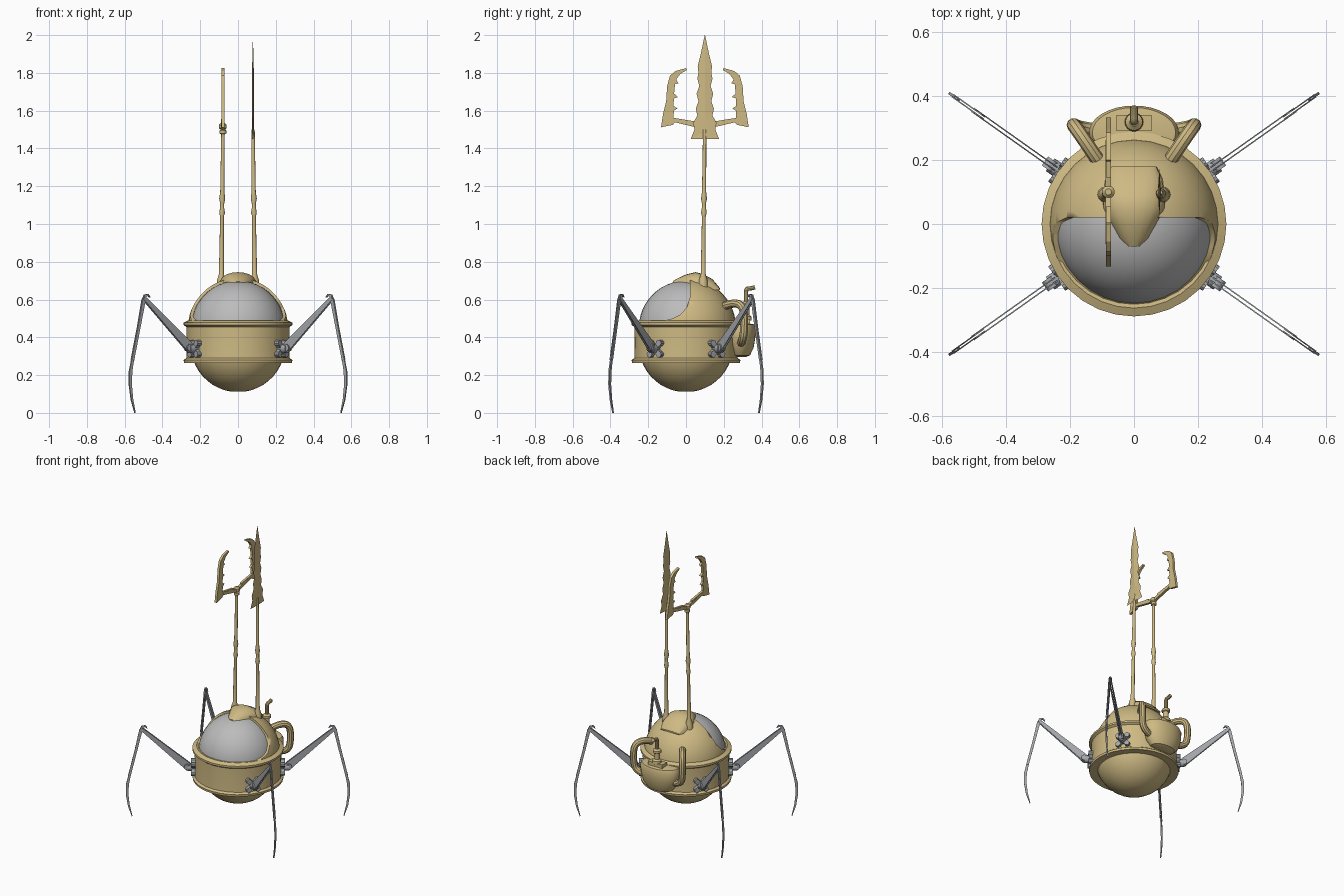
import bpy, bmesh, math
from mathutils import Matrix, Vector

if "Cube" in bpy.data.objects:
    bpy.data.objects.remove(bpy.data.objects["Cube"])


def material(name, rgb):
    m = bpy.data.materials.new(name)
    m.diffuse_color = (*rgb, 1)
    m.use_nodes = True
    m.node_tree.nodes["Principled BSDF"].inputs["Base Color"].default_value = m.diffuse_color
    return m


BRASS = material("brass", (0.62, 0.49, 0.23))
GLASS = material("pale grey glass", (0.50, 0.50, 0.50))
STEEL = material("grey steel", (0.38, 0.39, 0.41))


def finish(name, bm, mat, M=None, angle=35):
    if M:
        bm.transform(M)
    bmesh.ops.recalc_face_normals(bm, faces=bm.faces)
    me = bpy.data.meshes.new(name)
    bm.to_mesh(me)
    bm.free()
    me.materials.append(mat)
    ob = bpy.data.objects.new(name, me)
    bpy.context.collection.objects.link(ob)
    smooth(ob, angle)
    return ob


def smooth(ob, angle=35):
    bpy.ops.object.select_all(action='DESELECT')
    ob.select_set(True)
    bpy.context.view_layer.objects.active = ob
    bpy.ops.object.shade_smooth_by_angle(angle=math.radians(angle))


def loft(bm, rings, closed=True):
    rings = [[bm.verts.new(p) for p in r] for r in rings]
    n = len(rings[0])
    for a, b in zip(rings, rings[1:]):
        for i in range(n):
            j = (i + 1) % n
            bm.faces.new((a[i], a[j], b[j], b[i]))
    bm.faces.new(rings[0])
    bm.faces.new(rings[-1])


def lathe(name, prof, mat, M=None, seg=32, sy=1.0):
    bm = bmesh.new()
    ang = [2 * math.pi * i / seg for i in range(seg)]
    loft(bm, [[(r * math.cos(a), r * sy * math.sin(a), z) for a in ang] for r, z in prof])
    return finish(name, bm, mat, M)


def prism(bm, pts, x0, x1):
    """Flat outline in the y-z plane given thickness along x."""
    loft(bm, [[(x, y, z) for y, z in pts] for x in (x0, x1)])


def strip(path):
    """Outline around a path of (y, z, width) points."""
    left, right = [], []
    for i, (y, z, w) in enumerate(path):
        a, b = path[max(i - 1, 0)], path[min(i + 1, len(path) - 1)]
        d = Vector((b[0] - a[0], b[1] - a[1])).normalized() * w / 2
        left.append((y - d.y, z + d.x))
        right.append((y + d.y, z - d.x))
    return left + right[::-1]


def tube(name, pts, radius, mat):
    cu = bpy.data.curves.new(name, 'CURVE')
    cu.dimensions = '3D'
    cu.bevel_depth, cu.bevel_resolution, cu.use_fill_caps = radius, 3, True
    sp = cu.splines.new('NURBS')
    sp.points.add(len(pts) - 1)
    for p, c in zip(sp.points, pts):
        p.co = (*c, 1)
    sp.use_endpoint_u, sp.order_u, sp.resolution_u = True, 3, 5
    cu.materials.append(mat)
    ob = bpy.data.objects.new(name, cu)
    bpy.context.collection.objects.link(ob)
    bpy.ops.object.select_all(action='DESELECT')
    ob.select_set(True)
    bpy.context.view_layer.objects.active = ob
    bpy.ops.object.convert(target='MESH')
    smooth(bpy.context.view_layer.objects.active)


def arc(r, zc, a0, a1, n):
    return [(r * math.cos(t), zc + r * math.sin(t)) for t in
            (math.radians(a0 + (a1 - a0) * i / n) for i in range(n + 1))]


# Hull: lower bowl, flanged band, glass and the brass dome cut open at the front
lathe("lower_bowl", arc(0.25, 0.36, -82, -10, 9), BRASS)
lathe("hull_band", [(0.23, 0.268), (0.286, 0.265), (0.288, 0.28), (0.274, 0.29), (0.272, 0.37),
                    (0.274, 0.455), (0.288, 0.465), (0.288, 0.478), (0.262, 0.49), (0.24, 0.485)], BRASS)
lathe("glass_dome", arc(0.25, 0.45, 0, 88, 12), GLASS)
dome = lathe("brass_dome", arc(0.265, 0.45, 0, 88, 12), BRASS)
bm = bmesh.new()
prism(bm, [(0.02, 0.9), (0.02, 0.61), (0.005, 0.56), (-0.03, 0.52), (-0.07, 0.5),
           (-0.12, 0.488), (-0.5, 0.486), (-0.5, 0.9)], -0.5, 0.5)
cutter = finish("window_cutter", bm, BRASS)
cutter.hide_render = True
mod = dome.modifiers.new("window", 'BOOLEAN')
mod.operation, mod.solver, mod.object = 'DIFFERENCE', 'EXACT', cutter
smooth(dome)
bpy.ops.object.modifier_apply(modifier="window")
bpy.data.objects.remove(cutter)

# Crest on top with a tongue reaching over the glass
bm = bmesh.new()
loft(bm, [[(w * math.cos(t), y, 0.65 + (top - 0.65) * math.sin(t) ** 0.6)
           for t in (math.pi * i / 10 for i in range(11))]
          for y, w, top in [(-0.07, 0.025, 0.697), (-0.045, 0.052, 0.712), (0.0, 0.072, 0.733),
                            (0.05, 0.1, 0.745), (0.09, 0.1, 0.735), (0.14, 0.09, 0.708), (0.18, 0.07, 0.66)]])
finish("crest", bm, BRASS)

# Rear tank with lid block, chimney and side pipes
back = Matrix.Translation((0, 0.285, 0))
lathe("rear_tank", [(0.05, 0.295), (0.09, 0.305), (0.122, 0.345), (0.137, 0.4), (0.14, 0.45),
                    (0.13, 0.468), (0.06, 0.476)], BRASS, back, sy=0.6)
bm = bmesh.new()
bmesh.ops.create_cube(bm, size=1, matrix=Matrix.Translation((0, 0.315, 0.48)) @ Matrix.Diagonal((0.11, 0.05, 0.035, 1)))
finish("tank_lid_block", bm, BRASS)
lathe("chimney_base", [(0.03, 0.49), (0.028, 0.51), (0.018, 0.52), (0.018, 0.56), (0.027, 0.565),
                       (0.027, 0.58), (0.014, 0.59)], BRASS, Matrix.Translation((0, 0.318, 0)), 16)
tube("chimney_pipe", [(0, 0.318, 0.56), (0, 0.318, 0.62), (0, 0.318, 0.658), (0, 0.34, 0.658),
                      (0, 0.365, 0.665)], 0.012, BRASS)
for s, side in ((1, "right"), (-1, "left")):
    tube(side + "_tank_pipe", [(s * x, y, z) for x, y, z in [
        (0.1, 0.18, 0.555), (0.14, 0.24, 0.585), (0.185, 0.305, 0.57), (0.19, 0.31, 0.46),
        (0.175, 0.3, 0.38), (0.11, 0.29, 0.37)]], 0.022, BRASS)

# Two masts leaning slightly together
for s, side in ((1, "right"), (-1, "left")):
    lean = Matrix.Identity(4)
    lean[0][2], lean[0][3] = -s * 0.011, s * 0.096
    lean[1][2], lean[1][3] = 0.010, 0.084
    lathe(side + "_mast", [(0.026, 0.66), (0.022, 0.705), (0.013, 0.735), (0.012, 0.85), (0.010, 1.04),
                           (0.015, 1.06), (0.011, 1.085), (0.011, 1.11), (0.016, 1.135),
                           (0.011, 1.17), (0.009, 1.5)], BRASS, lean, 12)

# Ridged spear blade on the right mast
half = [(0.012, 1.5), (0.03, 1.485), (0.075, 1.45), (0.055, 1.5), (0.062, 1.535), (0.04, 1.575),
        (0.048, 1.61), (0.034, 1.65), (0.044, 1.69), (0.03, 1.73), (0.04, 1.77), (0.034, 1.80),
        (0.038, 1.835), (0.022, 1.90), (0.001, 2.0)]
bm = bmesh.new()
for s in (1, -1):
    for side in (1, -1):
        ridge = [bm.verts.new((s * 0.005 * min(1, (2.0 - z) * 5), 0, z)) for w, z in half]
        edge = [bm.verts.new((0, side * w, z)) for w, z in half]
        for i in range(len(half) - 1):
            bm.faces.new((ridge[i], ridge[i + 1], edge[i + 1], edge[i]))
bmesh.ops.remove_doubles(bm, verts=bm.verts, dist=0.0005)
finish("spear_blade", bm, BRASS, Matrix.Translation((0.079, 0.1, 0)), 10)

# Two-pronged fork on the left mast, with teeth facing inward
prong = [(0.045, 1.52), (0.155, 1.542), (0.17, 1.525), (0.232, 1.512), (0.222, 1.58), (0.205, 1.65),
         (0.2, 1.73), (0.185, 1.785), (0.155, 1.81), (0.1, 1.825), (0.095, 1.815), (0.13, 1.795),
         (0.152, 1.765), (0.14, 1.745), (0.158, 1.74), (0.163, 1.69), (0.142, 1.672), (0.164, 1.665),
         (0.166, 1.625), (0.145, 1.612), (0.164, 1.6), (0.166, 1.562), (0.045, 1.542)]
for s, side in ((1, "rear"), (-1, "front")):
    bm = bmesh.new()
    prism(bm, [(s * y, z) for y, z in prong], -0.008, 0.008)
    finish(side + "_fork_prong", bm, BRASS, Matrix.Translation((-0.08, 0.1, 0)), 15)
    bm = bmesh.new()
    prism(bm, strip([(0, 1.512, 0.022), (s * 0.16, 1.548, 0.018)]), -0.009, 0.009)
    finish(side + "_fork_arm", bm, BRASS, Matrix.Translation((-0.08, 0.1, 0)))
lathe("fork_hub", [(0.01, 1.475), (0.018, 1.48), (0.018, 1.495), (0.012, 1.5), (0.02, 1.507),
                   (0.02, 1.525), (0.01, 1.535)], BRASS, Matrix.Translation((-0.08, 0.1, 0)), 12)

# Four legs; each is built outward along +y and then turned into place
arm = strip([(0.305, 0.335, 0.05), (0.33, 0.36, 0.05), (0.46, 0.475, 0.036), (0.595, 0.595, 0.022), (0.612, 0.61, 0.014)])
shin = strip([(0.573, 0.612, 0.004), (0.585, 0.625, 0.009), (0.602, 0.622, 0.014), (0.613, 0.595, 0.02),
              (0.645, 0.45, 0.016), (0.685, 0.28, 0.016)])
claw = strip([(0.68, 0.3, 0.014), (0.697, 0.22, 0.018), (0.699, 0.15, 0.016), (0.688, 0.07, 0.012), (0.668, 0.0, 0.004)])
for name, deg in (("rear_right", 35.3), ("rear_left", 144.7), ("front_left", 215.3), ("front_right", 324.7)):
    turn = Matrix.Rotation(math.radians(deg - 90), 4, 'Z')
    # X-shaped mounting bracket with rounded ends and a hub
    bm = bmesh.new()
    for k in (45, -45):
        tilt = Matrix.Translation((0, 0.277, 0.34)) @ Matrix.Rotation(math.radians(k), 4, 'Y')
        bmesh.ops.create_cube(bm, size=1, matrix=tilt @ Matrix.Diagonal((0.09, 0.03, 0.028, 1)))
        for e in (-0.042, 0.042):
            bmesh.ops.create_cone(bm, cap_ends=True, segments=10, radius1=0.017, radius2=0.017, depth=0.036,
                                  matrix=tilt @ Matrix.Translation((e, 0, 0)) @ Matrix.Rotation(math.pi / 2, 4, 'X'))
    bmesh.ops.create_cone(bm, cap_ends=True, segments=12, radius1=0.024, radius2=0.024, depth=0.05,
                          matrix=Matrix.Translation((0, 0.295, 0.34)) @ Matrix.Rotation(math.pi / 2, 4, 'X'))
    bmesh.ops.create_cone(bm, cap_ends=True, segments=12, radius1=0.02, radius2=0.02, depth=0.034,
                          matrix=Matrix.Translation((0, 0.32, 0.345)) @ Matrix.Rotation(math.pi / 2, 4, 'Y'))
    finish(name + "_leg_bracket", bm, STEEL, turn)
    # paired side plates for the arm and shin, single claw below
    bm = bmesh.new()
    for x in (-0.008, 0.004):
        prism(bm, arm, x, x + 0.004)
    finish(name + "_leg_arm", bm, STEEL, turn)
    bm = bmesh.new()
    for x in (-0.006, 0.002):
        prism(bm, shin, x, x + 0.004)
    prism(bm, claw, -0.004, 0.004)
    finish(name + "_leg_shin", bm, STEEL, turn)
